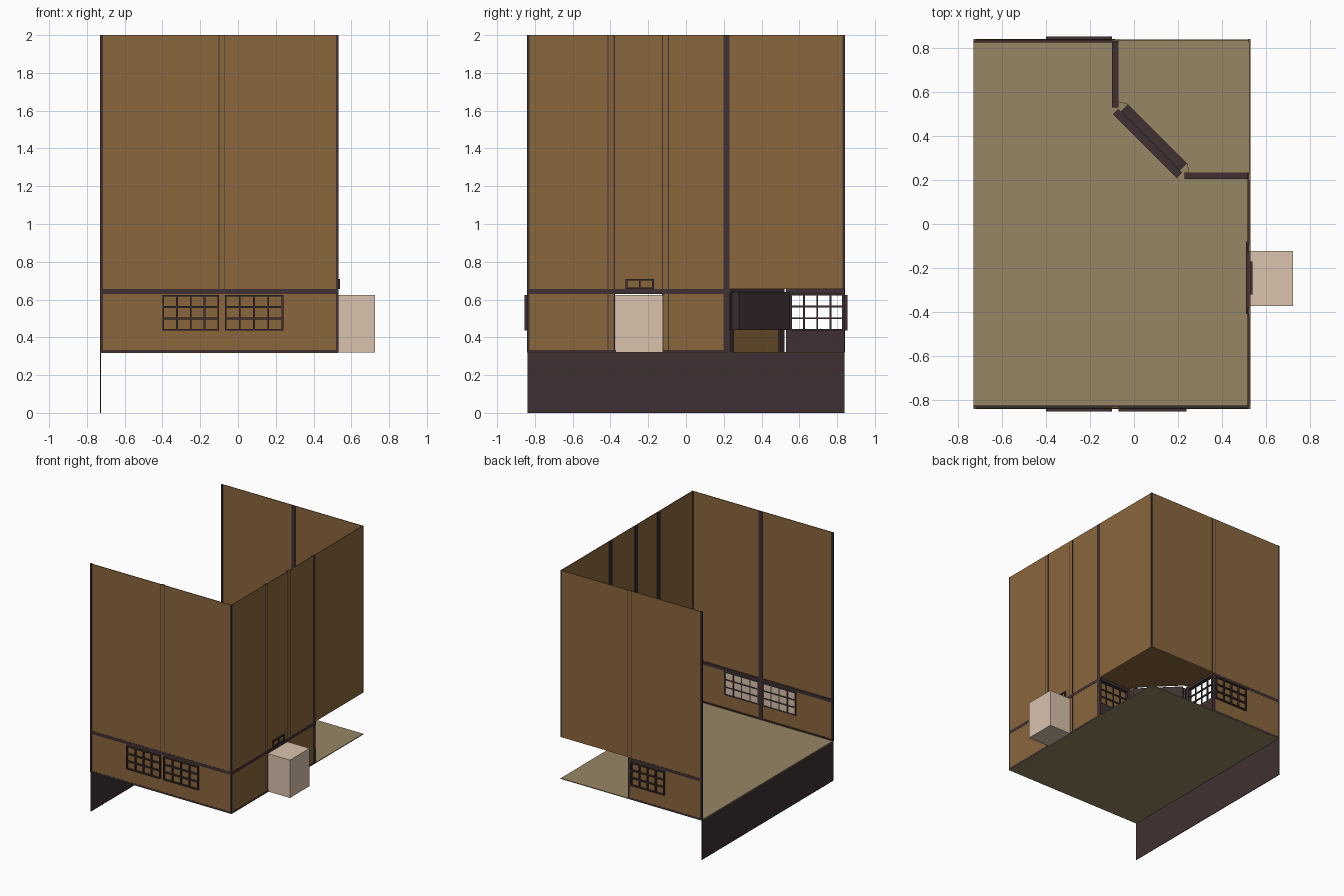
import bpy, bmesh, math
from mathutils import Matrix, Vector

if "Cube" in bpy.data.objects:
    bpy.data.objects.remove(bpy.data.objects["Cube"])


def mat(name, rgb):
    m = bpy.data.materials.new(name)
    m.diffuse_color = (*rgb, 1)
    m.use_nodes = True
    m.node_tree.nodes["Principled BSDF"].inputs["Base Color"].default_value = m.diffuse_color
    return m


BROWN = mat("brown plaster", (0.255, 0.135, 0.047))
TAN = mat("tan floor", (0.305, 0.238, 0.127))
DARK = mat("dark timber", (0.050, 0.030, 0.032))
BEIGE = mat("beige paper", (0.70, 0.54, 0.42))


def boxes(name, material, spans, matrix=None):
    """One object made of boxes given as (x0, x1, y0, y1, z0, z1)."""
    bm = bmesh.new()
    for x0, x1, y0, y1, z0, z1 in spans:
        m = Matrix.Translation(((x0 + x1) / 2, (y0 + y1) / 2, (z0 + z1) / 2)) @ \
            Matrix.Diagonal((abs(x1 - x0), abs(y1 - y0), abs(z1 - z0), 1))
        bmesh.ops.create_cube(bm, size=1, matrix=m)
    me = bpy.data.meshes.new(name)
    bm.to_mesh(me)
    bm.free()
    me.materials.append(material)
    ob = bpy.data.objects.new(name, me)
    if matrix:
        ob.matrix_world = matrix
    bpy.context.collection.objects.link(ob)
    return ob


def plate(name, material, pts, z, up=True):
    """Flat polygon at height z."""
    me = bpy.data.meshes.new(name)
    order = list(range(len(pts)))
    me.from_pydata([(x, y, z) for x, y in pts], [], [order if up else order[::-1]])
    me.materials.append(material)
    ob = bpy.data.objects.new(name, me)
    bpy.context.collection.objects.link(ob)


def lattice(a0, a1, z0, z1, d0, d1, n, along="x", t=0.009):
    """Spans of a framed grid; a = along the wall, d = depth."""
    out = []
    for i in range(n + 2):
        a = a0 + t / 2 + (a1 - a0 - t) * i / (n + 1)
        out.append((a - t / 2, a + t / 2, d0, d1, z0, z1))
    for i in range(4):
        z = z0 + t / 2 + (z1 - z0 - t) * i / 3
        out.append((a0, a1, d0, d1, z - t / 2, z + t / 2))
    if along == "y":
        out = [(s[2], s[3], s[0], s[1], s[4], s[5]) for s in out]
    return out


XL, XR, Y = -0.73, 0.53, 0.84      # room outline
F, B0, B1, T = 0.32, 0.63, 0.655, 2.0   # floor, beam, top heights
W = 0.006                          # wall thickness
PX, PY = -0.085, 0.22              # notch wall lines

# Floor and the dark plinth under the open side
boxes("floor", TAN, [(XL, XR, -Y, Y, F - 0.003, F + 0.003)])
boxes("plinth", DARK, [(XL, XL + 0.004, -Y, Y, 0, F)])

# Upper walls on three sides
boxes("upper_walls", BROWN, [
    (XL, XR, -Y, -Y + W, B1, T), (XL, XR, Y - W, Y, B1, T),
    (XR - W, XR, -Y, Y, B1, T)])
# Lower walls, leaving the chamfered entrance corner open
boxes("lower_walls", BROWN, [
    (XL, XR, -Y, -Y + W, F, B0), (XL, PX, Y - W, Y, F, B0),
    (XR - W, XR, -Y, -0.38, F, B0), (XR - W, XR, -0.12, PY, F, B0)])

# Belt beams and sills
rails = []
for z0, z1 in ((B0, B1), (F, F + 0.012)):
    rails += [(XL, XR, -Y - 0.001, -Y + 0.014, z0, z1), (XL, PX, Y - 0.014, Y + 0.001, z0, z1),
              (XR - 0.014, XR + 0.001, -Y, PY, z0, z1)]
boxes("belt_beams_and_sills", DARK, rails)

# Posts show on the inside of the walls
posts = [(PX - 0.015, PX + 0.015, s * (Y - 0.001), s * (Y - 0.014), F if s < 0 else B1, T) for s in (-1, 1)]
posts += [(XR - 0.014, XR - 0.001, y - 0.016, y + 0.016, F, T) for y in (-0.396, -0.108, PY - 0.006)]
posts += [(XL - 0.001, XL + 0.014, s * (Y + 0.001), s * (Y - 0.012), F, T) for s in (-1, 1)]
posts += [(XR - 0.012, XR + 0.001, -Y - 0.001, -Y + 0.012, F, T),
          (XR - 0.012, XR + 0.001, Y - 0.012, Y + 0.001, B1, T)]
boxes("wall_posts", DARK, posts)
# Outer dark edges of the right wall posts and front post
strips = []
for y in (-0.396, -0.108):
    for e in (-0.016, 0.016):
        strips.append((XR - 0.002, XR + 0.001, y + e - 0.003, y + e + 0.003, F, T))
strips.append((XR - 0.002, XR + 0.001, PY - 0.022, PY + 0.010, F, T))
for e in (-0.015, 0.015):
    strips.append((PX + e - 0.002, PX + e + 0.002, -Y - 0.001, -Y + 0.002, B1, T))
    strips.append((PX + e - 0.002, PX + e + 0.002, Y - 0.002, Y + 0.001, B1, T))
boxes("post_edges", DARK, strips)

# Lattice windows in the front and back walls, pale panes inside
wins = [(-0.40, -0.10, -1), (-0.07, 0.24, -1), (-0.40, -0.10, 1)]
grid, panes = [], []
for a0, a1, s in wins:
    lo, hi = 0.435, 0.625
    grid += lattice(a0, a1, lo, hi, s * Y, s * (Y + 0.014), 3)
    grid += lattice(a0, a1, lo, hi, s * (Y - 0.008), s * (Y - 0.013), 3)
    panes.append((a0, a1, s * (Y - 0.005), s * (Y - 0.009), lo, hi))
boxes("window_lattices", DARK, grid)
boxes("window_panes", BEIGE, panes)

# Entrance notch: knee walls, beams and open lattices
t = 0.015
boxes("notch_walls", DARK, [
    (PX - t, PX + t, 0.55, Y, F, 0.435), (0.24, XR, PY - t, PY + t, F, 0.435),
    (PX - t, PX + t, 0.55, Y, B0, B1), (0.24, XR, PY - t, PY + t, B0, B1),
    (PX - t, PX + t, 0.53, 0.56, F, B1), (0.23, 0.26, PY - t, PY + t, F, B1),
    (PX - t, PX + t, Y - 0.014, Y, F, B1)])
boxes("notch_lattices", DARK,
      lattice(0.55, Y, 0.435, B0, PX - 0.005, PX + 0.005, 3, "y") +
      lattice(0.25, XR, 0.435, B0, PY - 0.005, PY + 0.005, 3))

# Diagonal entrance: local x runs along the wall, local y points outward
diag = Matrix.Translation(Vector((0.058, 0.362, 0))) @ Matrix.Rotation(-math.pi / 4, 4, 'Z')
boxes("entrance_frame", DARK, [
    (-0.19, 0.19, 0.018, 0.075, 0.44, 0.64),
    (-0.205, -0.175, -0.012, 0.022, F, B1), (0.175, 0.205, -0.012, 0.022, F, B1),
    (-0.205, 0.205, -0.012, 0.022, B0, B1)], diag)
boxes("entrance_panel", BROWN, [(-0.175, 0.175, -0.004, 0.004, F, B0)], diag)

# Ceiling over the entrance: brown below, tan above
corner = [(PX + t, Y - W), (PX + t, 0.555), (-0.03, 0.545), (0.24, 0.275),
          (0.25, PY + t), (XR - W, PY + t), (XR - W, Y - W)]
plate("entrance_ceiling", BROWN, corner, 0.652, up=False)
plate("entrance_ceiling_top", TAN, corner, 0.655)

# Bay box on the right side and the small rail above it
boxes("bay_box", BEIGE, [(XR - 0.004, 0.724, -0.372, -0.122, F, 0.625)])
boxes("small_rail", DARK, [
    (XR, XR + 0.009, -0.32, -0.17, 0.70, 0.709), (XR, XR + 0.009, -0.32, -0.17, 0.655, 0.663)] +
    [(XR, XR + 0.009, y - 0.005, y + 0.005, 0.655, 0.709) for y in (-0.315, -0.245, -0.175)] +
    [(XR - 0.02, XR - 0.008, -0.41, -0.08, B0, B1)])
